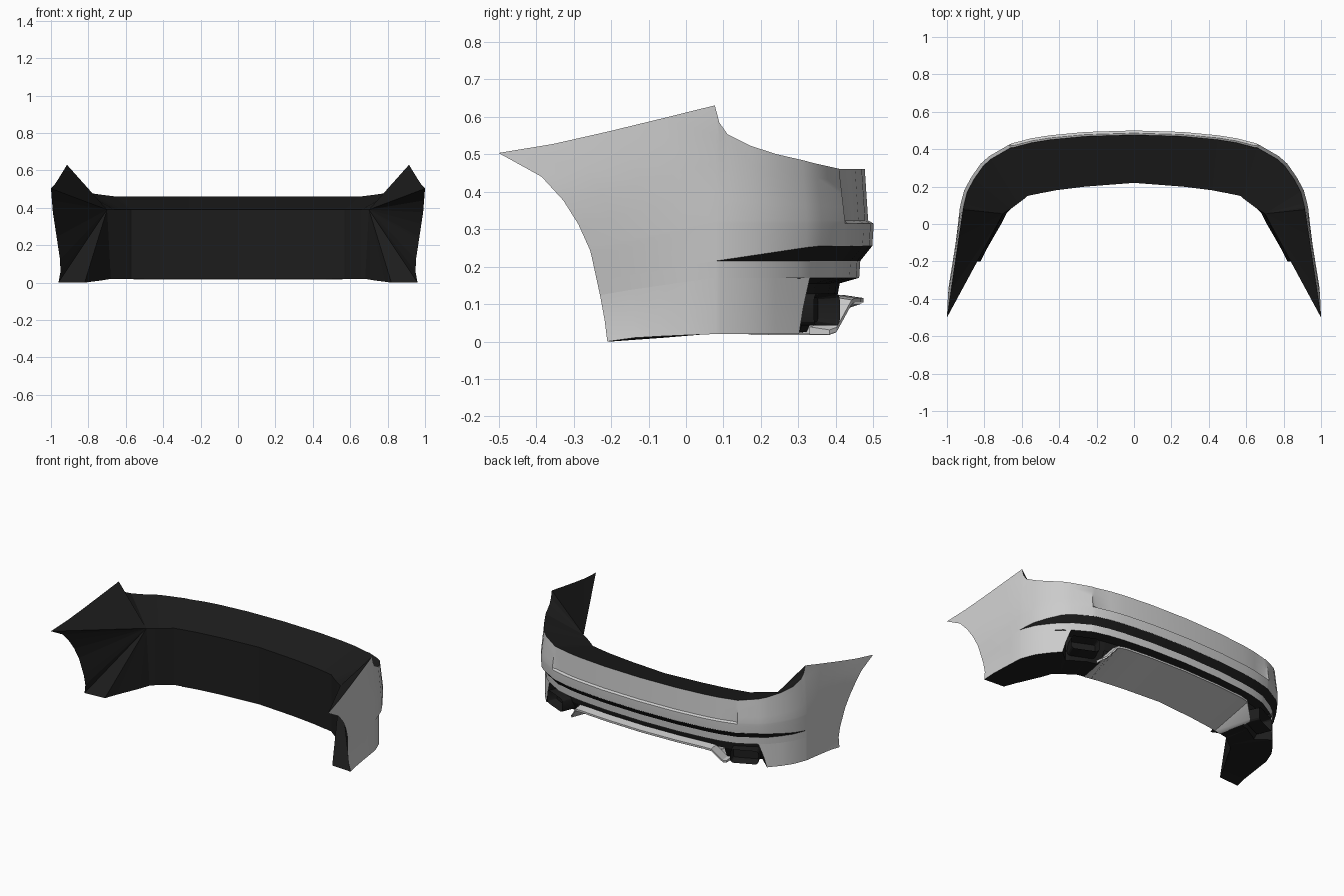
import bpy, bmesh, math
from mathutils import Vector as V, Matrix

if "Cube" in bpy.data.objects:
    bpy.data.objects.remove(bpy.data.objects["Cube"])


def material(name, c):
    m = bpy.data.materials.new(name)
    m.diffuse_color = (c, c, c, 1)
    m.use_nodes = True
    m.node_tree.nodes["Principled BSDF"].inputs["Base Color"].default_value = m.diffuse_color
    return m


BLACK = material("black_plastic", 0.012)
SILVER = material("silver_trim", 0.85)


def finish(name, bm, mat=None, smooth=True):
    bmesh.ops.remove_doubles(bm, verts=bm.verts, dist=0.0004)
    me = bpy.data.meshes.new(name)
    bm.to_mesh(me)
    bm.free()
    ob = bpy.data.objects.new(name, me)
    bpy.context.collection.objects.link(ob)
    if mat:
        me.materials.append(mat)
    mir = ob.modifiers.new("mirror", 'MIRROR')
    mir.merge_threshold = 0.0005
    if smooth:
        bpy.ops.object.select_all(action='DESELECT')
        ob.select_set(True)
        bpy.context.view_layer.objects.active = ob
        bpy.ops.object.shade_smooth_by_angle(angle=math.radians(28))
    return ob


def add_grid(bm, grid, closed=False):
    """grid[column][row], columns run from the centre outwards."""
    vs = [[bm.verts.new(p) for p in col] for col in grid]
    for a, b in zip(vs, vs[1:]):
        n = len(a)
        for r in range(n if closed else n - 1):
            s = (r + 1) % n
            bm.faces.new((a[r], a[s], b[s], b[r]))
    return vs


def surface(name, grid, mat=None, smooth=True, closed=False, cap=False):
    bm = bmesh.new()
    vs = add_grid(bm, grid, closed)
    if cap:
        bm.faces.new(vs[-1])
    return finish(name, bm, mat, smooth)


def interp(pts, x):
    for (x0, y0), (x1, y1) in zip(pts, pts[1:]):
        if x <= x1:
            return y0 + (y1 - y0) * max(0, (x - x0) / (x1 - x0))
    return pts[-1][1]


# Half plan outline of the skin, with matching inner wall points
PLAN = [(0, .5, 0, .22), (.26, .492, .26, .2), (.45, .474, .42, .18),
        (.55, .458, .5, .165), (.65, .432, .57, .15), (.668, .424, .58, .14),
        (.775, .362, .62, .11), (.82, .322, .64, .095), (.87, .25, .66, .08),
        (.908, .18, .68, .06), (.925, .115, .68, .06), (.93, .092, .68, .06),
        (.932, .08, .68, .06)]
TOP = [(-.5, .503), (-.4, .517), (-.25, .55), (.08, .63), (.092, .585),
       (.115, .553), (.17, .525), (.25, .5), (.34, .48), (.4, .465), (.43, .46), (.5, .46)]
FRONT_Y = [(0, -.21), (.16, -.22), (.48, -.255), (.7, -.305), (.895, -.395), (1, -.5)]
FRONT_X = [(0, .96), (.16, .945), (.75, .99), (1, 1.0)]
Q = V((.70, .055, .39))

normals = []
for i, p in enumerate(PLAN):
    a = PLAN[max(i - 1, 0)]
    b = PLAN[min(i + 1, len(PLAN) - 1)]
    n = V((-(b[1] - a[1]), b[0] - a[0])).normalized()
    normals.append(V((0, 1)) if i == 0 else n)


def skin_point(i, z, off):
    n = normals[i]
    return V((PLAN[i][0] - n.x * off, PLAN[i][1] - n.y * off, z))


# Skin columns around the rear
skin, ring, base = [], [], []
for i, (x, y, ix, iy) in enumerate(PLAN):
    k = min(1, max(0, (y - .08) / .27))
    t = interp(TOP, y)
    rec = .014 if i <= 4 else 0
    rows = [(.02, .035 * k), (.09, .037 * k), (.17, .038 * k), (.215, .035 * k),
            (.215 + .04 * k, .003 * k), (.30, 0), (.315, 0), (.323, rec)]
    rows += [(.323 + (t - .323) * f, rec + (.009 if rec else .018) * f) for f in (.25, .5, .75, 1)]
    skin.append([skin_point(i, z, o) for z, o in rows])
    ring.append(V((ix, iy, .39)) if i < 9 else Q)
    base.append(V((ix, iy, .02)))
# Skin columns along the side wings
edge = skin[-1]
for t, bx, by in ((.75, .71, 0), (.5, .745, -.06), (.25, .785, -.13), (0, .82, -.2)):
    col = []
    for p in edge:
        v = (p.z - .02) / .61
        y = interp(FRONT_Y, v)
        y += (.08 - y) * t
        zb, zt = .02 * math.sqrt(t), interp(TOP, -.5 + .58 * t)
        col.append(V((p.x + (interp(FRONT_X, v) - p.x) * (1 - t), y, zb + v * (zt - zb))))
    skin.append(col)
    ring.append(Q)
    base.append(V((bx, by, .02 * t)))

# Painted skin, black crease and lower band
surface("bumper_skin", [c[4:] for c in skin])
surface("black_strip", [c[3:5] for c in skin[:13]], BLACK)
surface("lower_band", [c[2:4] for c in skin])
cut = [skin[7][0], skin[7][1].lerp(skin[6][1], .4), skin[6][2]]
surface("side_skirt", [cut] + [c[:3] for c in skin[8:]])

# Dark inner lining with floor and wing ends
bm = bmesh.new()
add_grid(bm, [[c[-1], r, b] for c, r, b in zip(skin, ring, base)])
add_grid(bm, [[base[7], cut[0]]] + [[b, c[0]] for b, c in zip(base[8:], skin[8:])])
fan = [base[-1]] + skin[-1]
for a, b in zip(fan, fan[1:]):
    bm.faces.new([bm.verts.new(p) for p in (a, b, Q)])
bmesh.ops.dissolve_degenerate(bm, edges=bm.edges, dist=.0003)
finish("inner_lining", bm, BLACK, smooth=False)

# Dark recess under the lower band
wall = [[skin[i][2], skin_point(i, .155, .09), skin_point(i, .10, .10)] for i in range(8)]
surface("recess_wall", [c[::-1] for c in wall], BLACK, smooth=False)
pocket = [[base[i], skin_point(i, .025, .14), wall[i][2]] for i in range(3, 8)]
pocket.append([base[7], cut[0], cut[1]])
surface("exhaust_pocket", pocket, BLACK, smooth=False)
surface("recess_side", [[wall[7][2], wall[7][1], wall[7][0]], [cut[1], cut[2], cut[2]]], BLACK, smooth=False)

# Silver trim around the diffuser
PATH = [(0, .466, .11), (.26, .458, .11), (.44, .443, .11), (.49, .434, .105),
        (.545, .394, .032), (.56, .375, .025)]
BOX = [(.008, -.006), (.008, .006), (-.045, .014), (-.045, -.006)]
surface("diffuser_trim", [[V((x, y + dy, z + dz)) for dy, dz in BOX] for x, y, z in PATH],
        SILVER, smooth=False, closed=True, cap=True)

# Grey diffuser panel sloping down to the inner wall
INNER = [(0, .22), (.26, .2), (.42, .18), (.47, .17), (.5, .165), (.515, .16)]
panel = []
for (x, y, z), (a, b) in zip(PATH, INNER):
    panel.append([V((a, b, .018)), V((x, y + .006, z - .008))])
surface("diffuser_panel", panel)

# Dark exhaust tips
bm = bmesh.new()
m = Matrix.Translation((.665, .335, .085)) @ Matrix.Rotation(math.radians(-24), 4, 'Z') \
    @ Matrix.Diagonal((.17, .09, .085, 1))
bmesh.ops.create_cube(bm, size=1, matrix=m)
bmesh.ops.bevel(bm, geom=[e for e in bm.edges if abs((e.verts[0].co - e.verts[1].co).length - .09) < .001],
                offset=.02, segments=3, affect='EDGES', profile=.5)
bm.normal_update()
back = max(bm.faces, key=lambda f: f.normal.y * len(f.verts))
bmesh.ops.inset_region(bm, faces=[back], thickness=.01, depth=0)
bmesh.ops.translate(bm, verts=back.verts, vec=-back.normal * .06)
finish("exhaust_tip", bm, BLACK)
